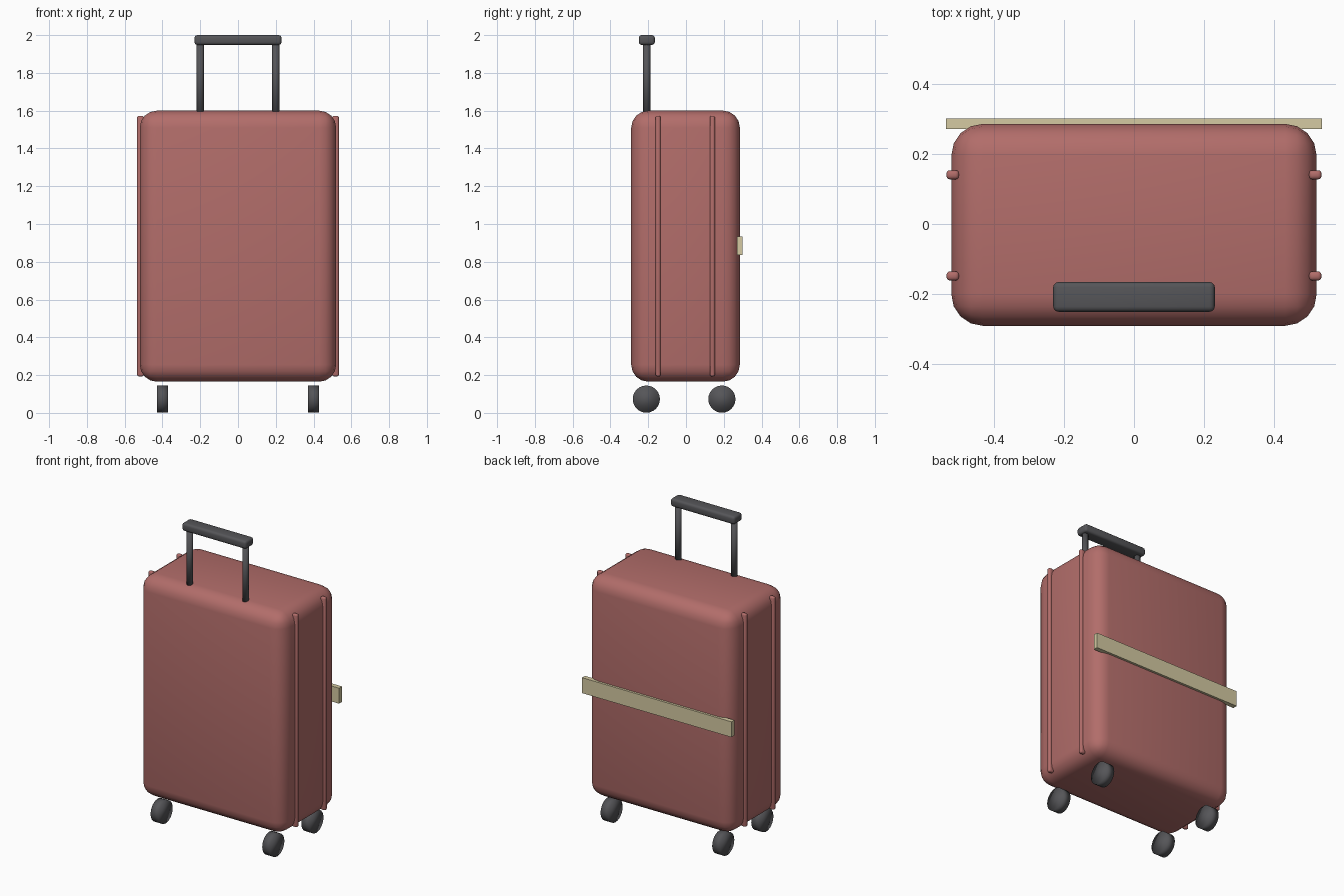
import bpy
from math import pi

old = bpy.data.objects.get("Cube")
if old:
    bpy.data.objects.remove(old, do_unlink=True)


def material(name, rgb):
    m = bpy.data.materials.new(name)
    m.use_nodes = True
    m.diffuse_color = (*rgb, 1)
    m.node_tree.nodes["Principled BSDF"].inputs["Base Color"].default_value = (*rgb, 1)
    return m


shell_red = material("dusty_red", (0.445, 0.153, 0.144))
dark_grey = material("dark_grey", (0.091, 0.091, 0.098))
strap_tan = material("pale_tan", (0.66, 0.59, 0.36))


def box(name, low, high, mat, bevel=0, segments=3):
    """Box between two corners, optionally with rounded edges."""
    centre = [(a + b) / 2 for a, b in zip(low, high)]
    bpy.ops.mesh.primitive_cube_add(size=1, location=centre)
    ob = bpy.context.object
    ob.name = name
    ob.scale = [b - a for a, b in zip(low, high)]
    bpy.ops.object.transform_apply(location=False, rotation=False, scale=True)
    ob.data.materials.append(mat)
    if bevel:
        mod = ob.modifiers.new("rounding", "BEVEL")
        mod.width = bevel
        mod.segments = segments
        bpy.ops.object.modifier_apply(modifier=mod.name)
        bpy.ops.object.shade_smooth()
    return ob


def cylinder(name, centre, radius, depth, mat, rotation=(0, 0, 0), sides=24):
    bpy.ops.mesh.primitive_cylinder_add(vertices=sides, radius=radius, depth=depth,
                                        location=centre, rotation=rotation)
    ob = bpy.context.object
    ob.name = name
    ob.data.materials.append(mat)
    bpy.ops.object.shade_smooth()
    return ob


# Main shell
box("shell", (-0.52, -0.29, 0.165), (0.52, 0.285, 1.6), shell_red, 0.09, 4)

# Strap across the back
box("back_strap", (-0.535, 0.27, 0.835), (0.535, 0.3, 0.935), strap_tan)

for side, s in (("left", 1), ("right", -1)):
    # Pull handle posts
    cylinder(f"{side}_handle_post", (s * 0.2, -0.208, 1.76), 0.019, 0.42, dark_grey, sides=16)
    for end, rib_y, wheel_y in (("front", -0.148, -0.21), ("back", 0.14, 0.19)):
        # Raised vertical ribs on the side panels
        x = sorted((s * 0.498, s * 0.534))
        box(f"{end}_{side}_rib", (x[0], rib_y - 0.013, 0.193), (x[1], rib_y + 0.013, 1.573),
            shell_red, 0.01)
        # Wheels
        cylinder(f"{end}_{side}_wheel", (s * 0.4, wheel_y, 0.073), 0.072, 0.058,
                 dark_grey, rotation=(0, pi / 2, 0))

# Handle grip
box("handle_grip", (-0.23, -0.25, 1.948), (0.23, -0.165, 2.0), dark_grey, 0.015)
